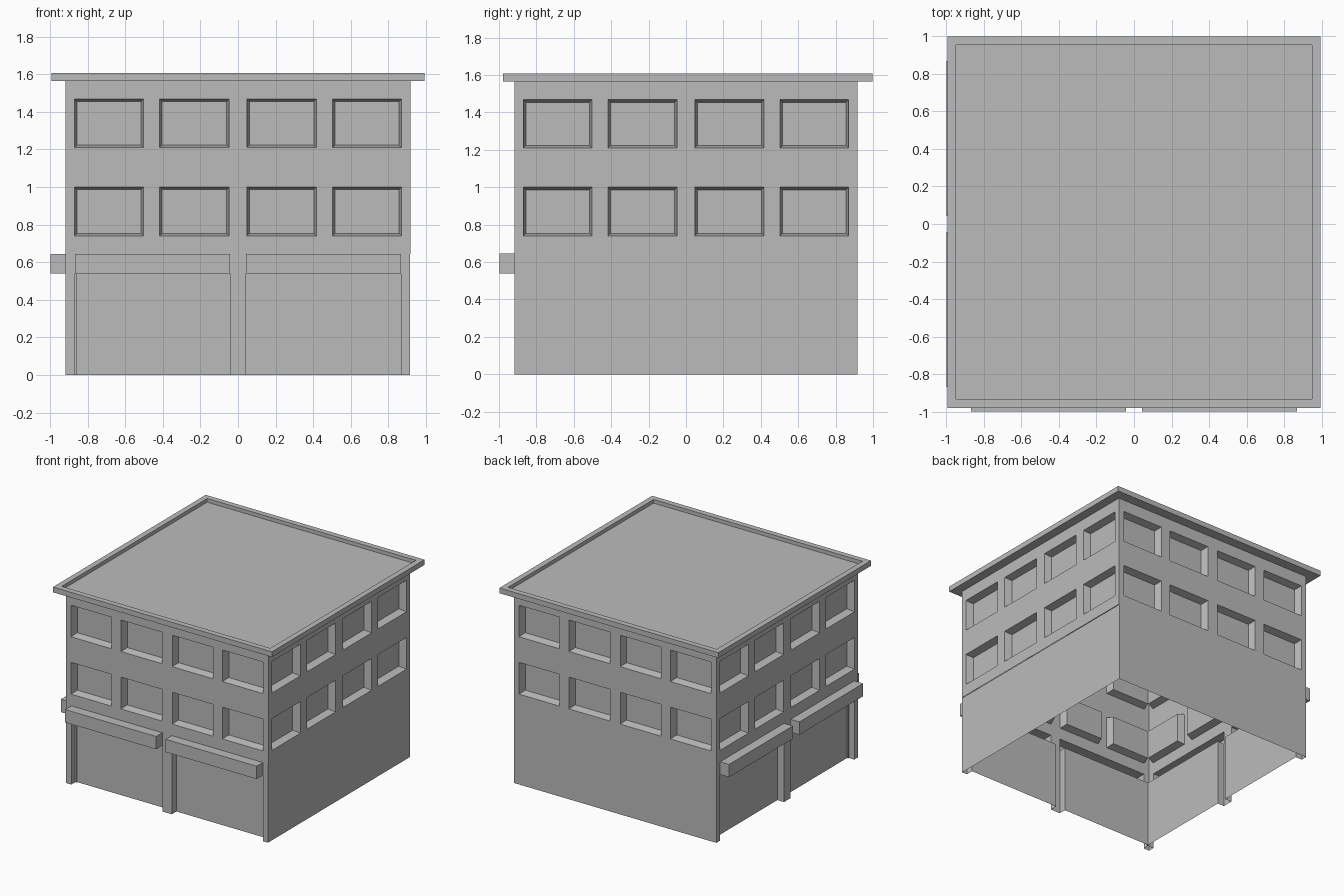
import bpy
import bmesh
import math
from mathutils import Matrix, Vector

cube = bpy.data.objects.get("Cube")
if cube:
    bpy.data.objects.remove(cube, do_unlink=True)

# Single plain grey
COLOUR = (0.5, 0.5, 0.5, 1.0)
grey = bpy.data.materials.new("plain_grey")
grey.use_nodes = True
grey.diffuse_color = COLOUR
grey.node_tree.nodes["Principled BSDF"].inputs["Base Color"].default_value = COLOUR

HALF = 0.918        # half the width of the walls
RECESS = 0.06       # depth of windows and shop bays
AWNING = 0.08       # how far the awnings stand out
BAND = 0.645        # top of the ground floor


def add_object(name, bm):
    mesh = bpy.data.meshes.new(name)
    bm.to_mesh(mesh)
    bm.free()
    mesh.materials.append(grey)
    obj = bpy.data.objects.new(name, mesh)
    bpy.context.collection.objects.link(obj)
    return obj


def mirrored(cuts):
    return [-c for c in reversed(cuts)] + cuts


def wall_grid(bm, xs, zs, side):
    """Flat wall facing -y, cut into cells; returns cells by (column, row)."""
    verts = [[bm.verts.new((x, -HALF, z)) for x in xs] for z in zs]
    cells = {}
    for r in range(len(zs) - 1):
        for c in range(len(xs) - 1):
            cells[c, r] = bm.faces.new((verts[r][c], verts[r][c + 1],
                                        verts[r + 1][c + 1], verts[r + 1][c]))
    turn = Matrix.Rotation(side * math.pi / 2, 3, "Z")
    for row in verts:
        bmesh.ops.rotate(bm, verts=row, cent=Vector(), matrix=turn)
    bm.normal_update()
    return cells


def push(bm, faces, thickness, depth):
    bmesh.ops.inset_individual(bm, faces=faces, thickness=thickness,
                               depth=depth, use_even_offset=True)
    bm.normal_update()


# Ground floor: shop bays with hollow awnings on the front and right side
bm = bmesh.new()
for side in range(4):
    cells = wall_grid(bm, mirrored([0.043, 0.868, HALF]), [0, 0.54, BAND], side)
    if side in (0, 3):
        push(bm, [cells[c, 0] for c in (1, 3)], 0, -RECESS)
        push(bm, [cells[c, 1] for c in (1, 3)], 0, AWNING)
# Remove the strips lying on the ground so the base stays open
floor = [f for f in bm.faces if all(v.co.z < 0.001 for v in f.verts)]
bmesh.ops.delete(bm, geom=floor, context="FACES_ONLY")
bmesh.ops.remove_doubles(bm, verts=bm.verts, dist=0.0005)
# The left wall sits back slightly below the upper floors
for v in bm.verts:
    if v.co.x > HALF - 0.001:
        v.co.x -= 0.004
add_object("ground_floor_walls", bm)

# Upper floors: two rows of four recessed windows on every side
bm = bmesh.new()
for side in range(4):
    cells = wall_grid(bm, mirrored([0.047, 0.417, 0.503, 0.87, HALF]),
                      [BAND, 0.74, 1.0, 1.21, 1.468, 1.565], side)
    push(bm, [cells[c, r] for c in (1, 3, 5, 7) for r in (1, 3)], 0.014, -RECESS)
bmesh.ops.remove_doubles(bm, verts=bm.verts, dist=0.0005)
add_object("upper_floor_walls", bm)

# Overhanging flat roof with a sunken top
bm = bmesh.new()
bmesh.ops.create_cube(bm, size=1)
bmesh.ops.scale(bm, vec=(1.984, 1.976, 0.043), verts=bm.verts)
bmesh.ops.translate(bm, vec=(0, 0.01, 1.5865), verts=bm.verts)
bm.normal_update()
top = [f for f in bm.faces if f.normal.z > 0.9]
push(bm, top, 0.046, 0)
push(bm, top, 0, -0.03)
add_object("roof", bm)
